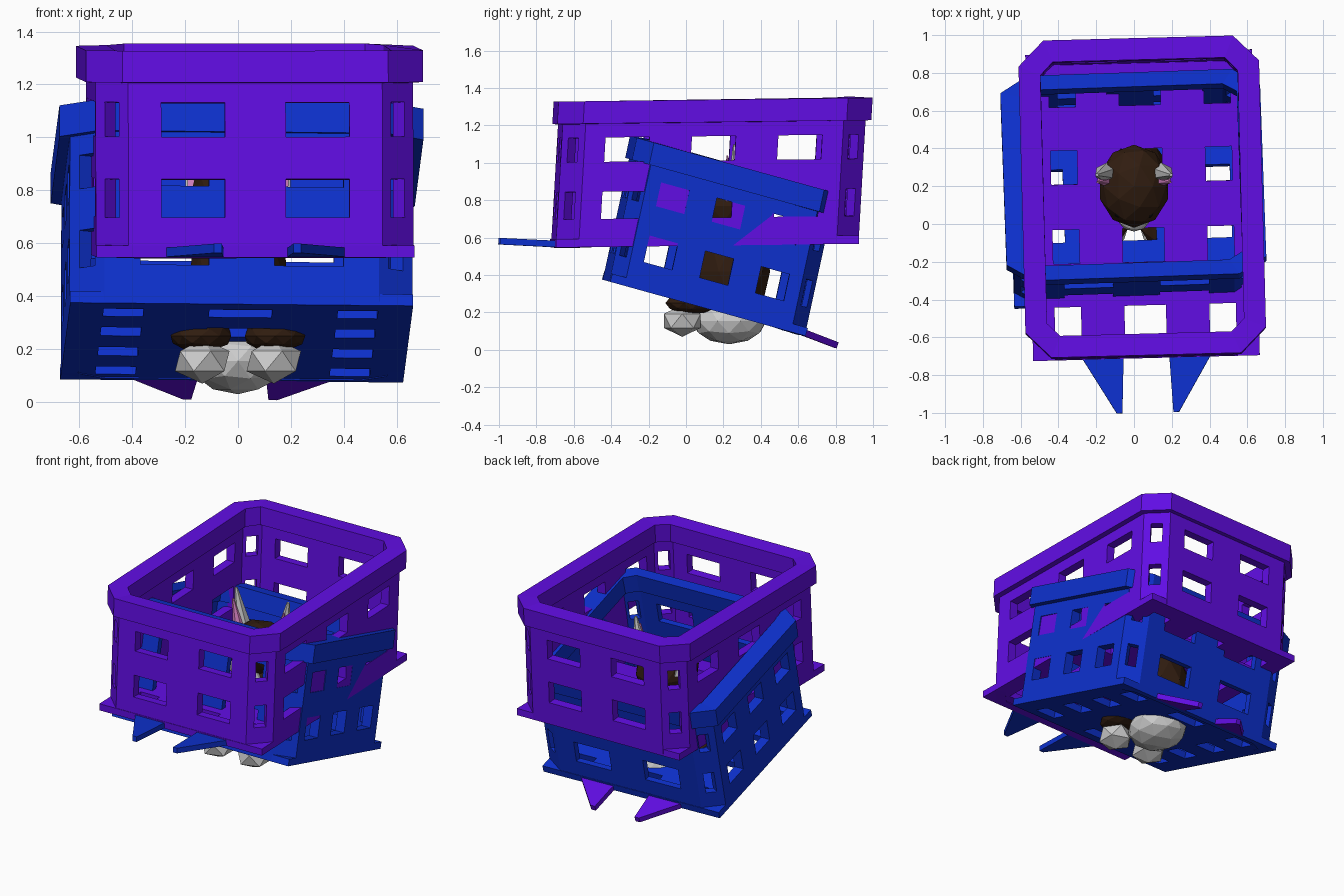
import bpy, bmesh
from math import radians
from mathutils import Matrix, Vector

if "Cube" in bpy.data.objects:
    bpy.data.objects.remove(bpy.data.objects["Cube"])


def material(name, rgb):
    m = bpy.data.materials.new(name)
    m.diffuse_color = (*rgb, 1)
    m.use_nodes = True
    m.node_tree.nodes["Principled BSDF"].inputs["Base Color"].default_value = m.diffuse_color
    return m


PURPLE = material("purple", (0.12, 0.004, 0.78))
BLUE = material("blue", (0.004, 0.03, 0.62))
BROWN = material("brown", (0.03, 0.012, 0.005))
PINK = material("pink", (0.75, 0.25, 0.6))
BLACK = material("black", (0.005, 0.005, 0.005))

HX, HY, CH = 0.60, 0.81, 0.12        # crate half width, half length, corner cut


def finish(name, bm, mat=None, matrix=None, thick=0, offset=-1):
    bmesh.ops.delete(bm, geom=[v for v in bm.verts if not v.link_faces], context='VERTS')
    me = bpy.data.meshes.new(name)
    bm.to_mesh(me)
    bm.free()
    ob = bpy.data.objects.new(name, me)
    bpy.context.collection.objects.link(ob)
    if mat:
        me.materials.append(mat)
    if matrix:
        ob.matrix_world = matrix
    if thick:
        s = ob.modifiers.new("thickness", 'SOLIDIFY')
        s.thickness, s.offset, s.use_even_offset = thick, offset, True
    return ob


def octagon(hx, hy, c):
    return [Vector(p) for p in (
        (-hx + c, -hy), (hx - c, -hy), (hx, -hy + c), (hx, hy - c),
        (hx - c, hy), (-hx + c, hy), (-hx, hy - c), (-hx, -hy + c))]


# odd-numbered cells between these fractions are openings
END = [0, .13, .38, .62, .87]
SIDE = [0, .08, .25, .415, .585, .75, .92]
CORNER = [0, .28, .72]


def band(corners, zs, lean, holes):
    """Octagonal upright wall, optionally with rows of openings."""
    bm = bmesh.new()
    pts, is_hole = [], []
    cuts = [END, CORNER, SIDE, CORNER] * 2
    for i, a in enumerate(corners):
        b = corners[(i + 1) % 8]
        for k, f in enumerate(cuts[i] if holes else [0]):
            pts.append(a.lerp(b, f))
            is_hole.append(k % 2 == 1)
    rows = [[bm.verts.new((p.x, p.y + lean * z, z)) for p in pts] for z in zs]
    n = len(pts)
    for r in range(len(zs) - 1):
        for i in range(n):
            if holes and r % 2 and is_hole[i]:
                continue
            j = (i + 1) % n
            bm.faces.new((rows[r][i], rows[r][j], rows[r + 1][j], rows[r + 1][i]))
    return bm


def floor_sheet():
    xs = [-HX, -HX + CH, -.34, -.11, .11, .34, HX - CH, HX]
    ys = [-HY, -HY + CH, -.53, -.30, -.12, .12, .30, .53, HY - CH, HY]
    bm = bmesh.new()
    g = [[bm.verts.new((x, y, 0)) for x in xs] for y in ys]
    for j in range(len(ys) - 1):
        for i in range(len(xs) - 1):
            if i % 2 and j % 2:
                continue
            quad = [g[j][i], g[j][i + 1], g[j + 1][i + 1], g[j + 1][i]]
            # cut the four outer corners to triangles
            quad = [v for v in quad if not (abs(v.co.x) == HX and abs(v.co.y) == HY)]
            bm.faces.new(quad)
    return bm


def crate(name, mat, tab_mat, matrix, lean, tip):
    zs = [0, .15, .295, .455, .585, .72]
    finish(name + "_walls", band(octagon(HX, HY, CH), zs, lean, True), mat, matrix, .06)
    finish(name + "_rim", band(octagon(HX + .037, HY + .03, CH + .015), [.66, .78], lean, False),
           mat, matrix, .115)
    finish(name + "_floor", floor_sheet(), mat, matrix, .045, 1)
    # pointed tabs at the foot of one end wall
    for side, s in (("left", -1), ("right", 1)):
        bm = bmesh.new()
        f = bm.faces.new([bm.verts.new(p) for p in (
            (s * .12, -HY + .03, 0), (s * .355, -HY + .03, 0),
            (s * .165, -HY - .29, tip), (s * .135, -HY - .29, tip))])
        if f.normal.z < 0 or s < 0:
            f.normal_update()
            if f.normal.z < 0:
                f.normal_flip()
        else:
            f.normal_update()
            if f.normal.z < 0:
                f.normal_flip()
        finish(f"{name}_tab_{side}", bm, tab_mat, matrix, .035, 1)


def place(loc, tilt, yaw, scale=(1, 1, 1)):
    return (Matrix.Translation(loc) @ Matrix.Rotation(radians(tilt), 4, 'X')
            @ Matrix.Rotation(radians(yaw), 4, 'Z') @ Matrix.Diagonal((*scale, 1)))


crate("upper_crate", PURPLE, BLUE, place((.045, .10, .557), .7, 1.5), .07, .02)
crate("lower_crate", BLUE, PURPLE, place((-.005, .095, .225), -15.5, 182, (1.08, .67, 1)), .085, -.02)


# sitting animal made of faceted blobs
def blob(name, loc, r, mat=None, sub=2, tilt=0):
    bm = bmesh.new()
    bmesh.ops.create_icosphere(bm, subdivisions=sub, radius=1)
    return finish(name, bm, mat, place(loc, tilt, 0, r))


blob("body", (0, .24, .42), (.20, .21, .30), BROWN)
blob("belly", (0, .23, .155), (.18, .20, .125))
blob("chest", (0, .10, .50), (.12, .12, .18))
blob("head", (0, .20, .77), (.19, .22, .16), BROWN)
blob("muzzle", (0, .04, .70), (.09, .08, .06))
for side, s in (("left", -1), ("right", 1)):
    blob("foot_" + side, (s * .135, -.02, .155), (.115, .115, .085), None, 1)
    blob("leg_" + side, (s * .14, .03, .25), (.12, .14, .06), BROWN)
    blob("eye_" + side, (s * .08, .055, .83), (.025, .025, .025), BLACK, 1)
    # ear: grey pointed shell with a pink inner face
    for part, w, d, y, h, mat in (("ear_", .06, .055, .265, .30, None),
                                  ("inner_ear_", .045, .03, .225, .24, PINK)):
        bm = bmesh.new()
        bmesh.ops.create_cone(bm, cap_ends=True, segments=6, radius1=1, radius2=.15, depth=1)
        finish(part + side, bm, mat,
               place((s * .17, y, .80 + h / 2), 2, 0, (w, d, h))
               @ Matrix.Rotation(s * radians(4), 4, 'Y'))
